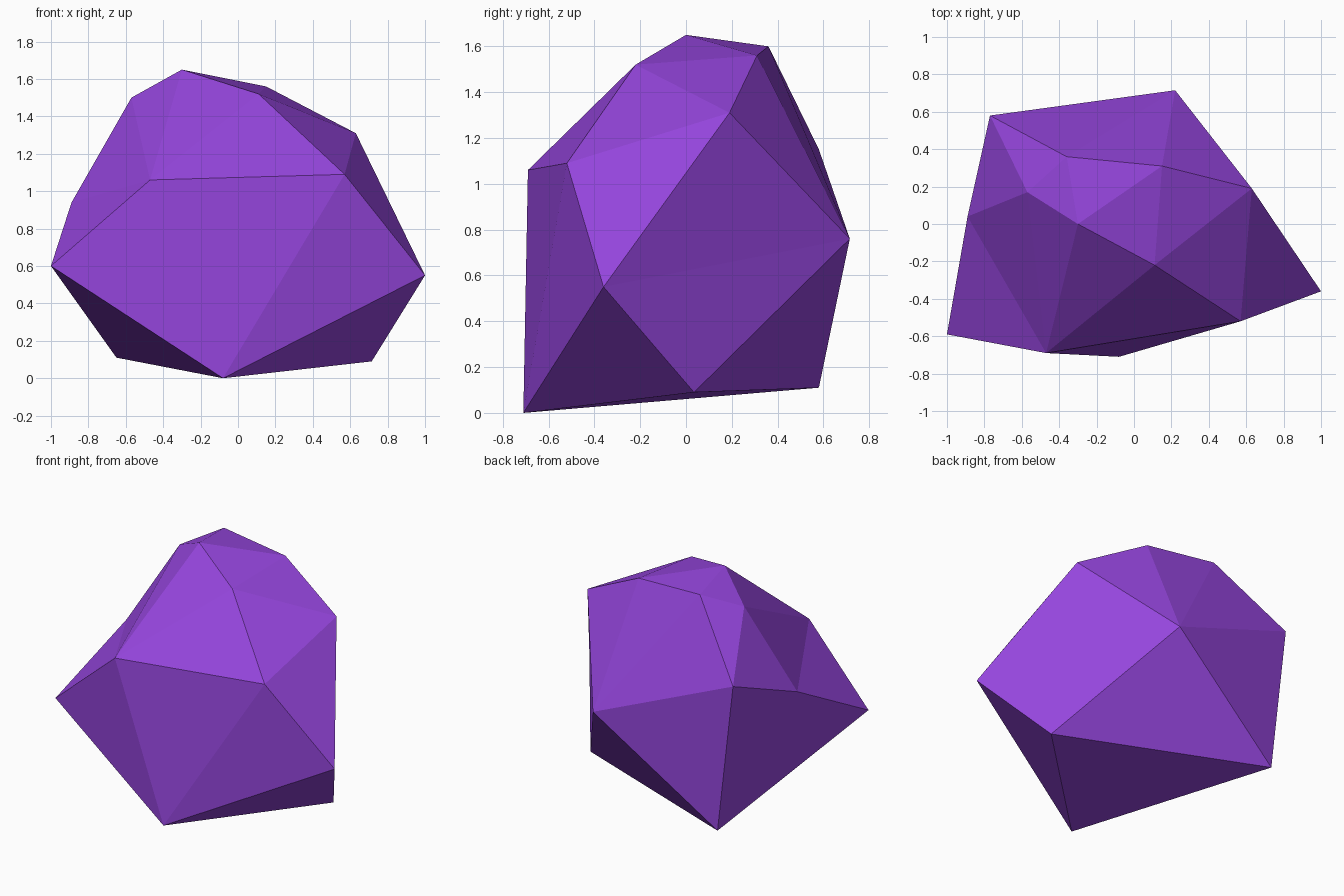
import bpy, bmesh

if "Cube" in bpy.data.objects:
    bpy.data.objects.remove(bpy.data.objects["Cube"])

# Corner points of the faceted stone, from the crown down to the foot
points = {
    "A": (-0.30, 0.00, 1.65), "N": (-0.36, 0.36, 1.60), "J": (0.15, 0.31, 1.56),
    "K": (0.11, -0.22, 1.52), "B": (-0.57, 0.17, 1.50), "I": (0.63, 0.19, 1.31),
    "P": (-0.77, 0.58, 1.15), "L": (0.57, -0.52, 1.09), "M": (-0.47, -0.69, 1.06),
    "C": (-0.89, 0.04, 0.94), "O": (0.22, 0.715, 0.76), "D": (-1.00, -0.59, 0.60),
    "H": (1.00, -0.36, 0.55), "E": (-0.65, 0.58, 0.11), "G": (0.715, 0.035, 0.09),
    "F": (-0.08, -0.71, 0.00),
}

# Triangle fans: hub corner followed by the ring of corners around it
fans = [
    "AMKJNBM",      # crown
    "CBMDEPB",      # left side
    "LMFHIKM",      # front right
    "OINPEGHI",     # back (corner J is filled in below)
    "FMDEGH",       # underside
    "BNP", "KIJ",   # remaining shoulder facets
]
fans[3] = "OIJNPEGHI"

bm = bmesh.new()
corner = {k: bm.verts.new(p) for k, p in points.items()}
for fan in fans:
    hub, ring = fan[0], fan[1:]
    for a, b in zip(ring, ring[1:]):
        bm.faces.new([corner[hub], corner[a], corner[b]])
bmesh.ops.recalc_face_normals(bm, faces=bm.faces)

mesh = bpy.data.meshes.new("gemstone_rock")
bm.to_mesh(mesh)
bm.free()
rock = bpy.data.objects.new("gemstone_rock", mesh)
bpy.context.collection.objects.link(rock)

# Purple surface
purple = bpy.data.materials.new("purple_stone")
purple.diffuse_color = (0.30, 0.06, 0.72, 1.0)
purple.use_nodes = True
purple.node_tree.nodes["Principled BSDF"].inputs["Base Color"].default_value = purple.diffuse_color
mesh.materials.append(purple)
